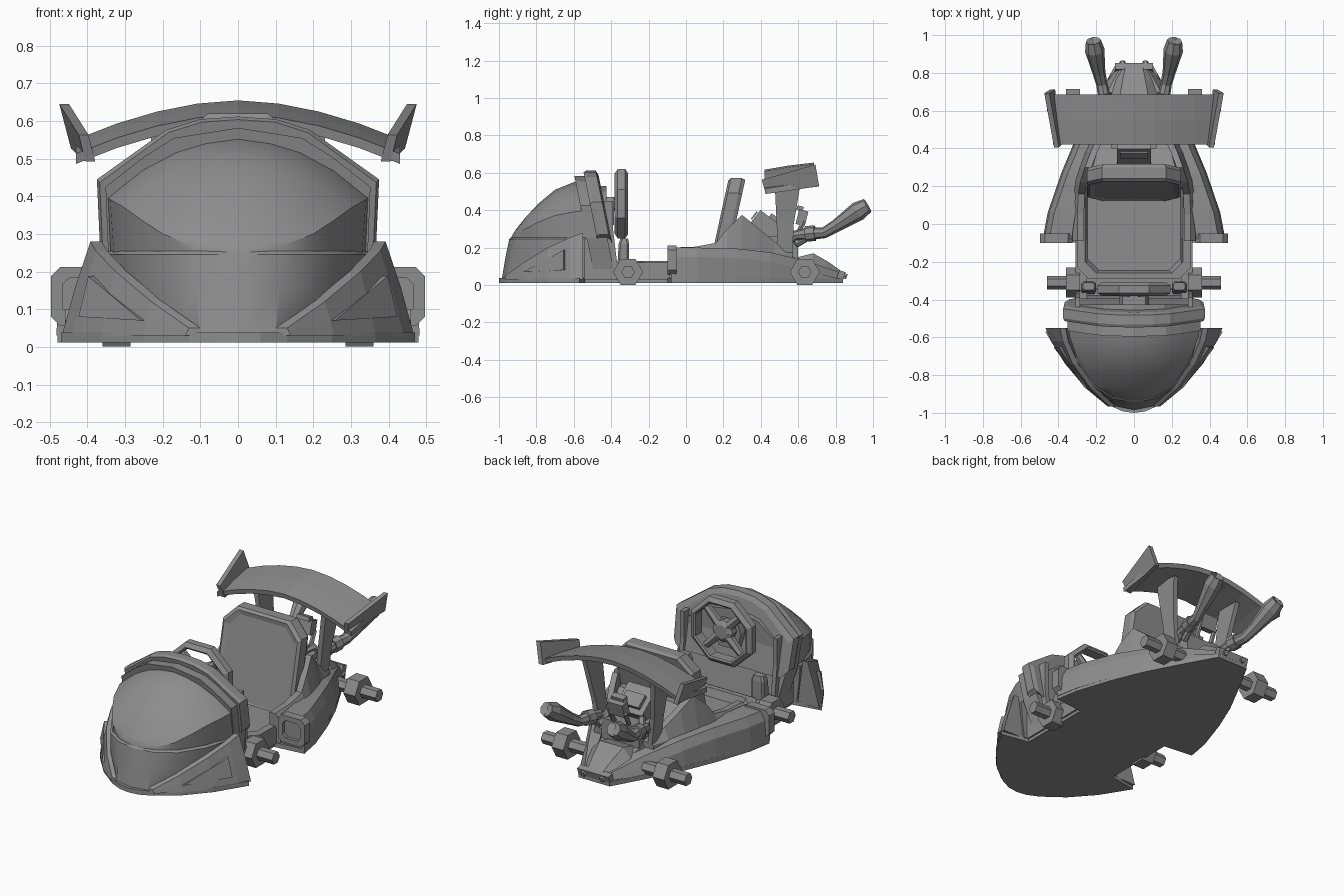
import bpy, bmesh, math
from mathutils import Vector, Matrix

if "Cube" in bpy.data.objects:
    bpy.data.objects.remove(bpy.data.objects["Cube"])

grey = bpy.data.materials.new("plain grey")
grey.diffuse_color = (0.27, 0.27, 0.27, 1)
grey.use_nodes = True
grey.node_tree.nodes["Principled BSDF"].inputs["Base Color"].default_value = grey.diffuse_color


def loft(name, rings, mirror=False, smooth=False):
    """Skin equal-length closed rings, cap both ends, optionally mirror in x."""
    bm = bmesh.new()
    rows = [[bm.verts.new(p) for p in r] for r in rings]
    n = len(rows[0])
    for a, b in zip(rows, rows[1:]):
        for i in range(n):
            j = (i + 1) % n
            bm.faces.new((a[i], a[j], b[j], b[i]))
    bm.faces.new(rows[0])
    bm.faces.new(rows[-1])
    bmesh.ops.recalc_face_normals(bm, faces=bm.faces)
    me = bpy.data.meshes.new(name)
    bm.to_mesh(me)
    bm.free()
    ob = bpy.data.objects.new(name, me)
    bpy.context.collection.objects.link(ob)
    me.materials.append(grey)
    if mirror:
        ob.modifiers.new("mirror", 'MIRROR').use_mirror_merge = False
    if smooth:
        bpy.ops.object.select_all(action='DESELECT')
        ob.select_set(True)
        bpy.context.view_layer.objects.active = ob
        bpy.ops.object.shade_smooth_by_angle(angle=math.radians(32))
    return ob


def ring(pts, axis, t):
    order = {'x': lambda a, b: (t, a, b), 'y': lambda a, b: (a, t, b), 'z': lambda a, b: (a, b, t)}
    return [order[axis](a, b) for a, b in pts]


def prism(name, pts, axis, a, b, mirror=False):
    return loft(name, [ring(pts, axis, a), ring(pts, axis, b)], mirror)


def sym(half):
    """Close a half outline that starts on x = 0."""
    return half + [(-a, b) for a, b in reversed(half) if abs(a) > 1e-6]


def octa(a0, a1, b0, b1, c):
    return [(a0 + c, b0), (a1 - c, b0), (a1, b0 + c), (a1, b1 - c),
            (a1 - c, b1), (a0 + c, b1), (a0, b1 - c), (a0, b0 + c)]


def ngon(n, r, cy, cz, off=0):
    return [(cy + r * math.cos(2 * math.pi * i / n + off), cz + r * math.sin(2 * math.pi * i / n + off))
            for i in range(n)]


def box(name, c, s, rx=0, mirror=False):
    rot = Matrix.Rotation(rx, 3, 'X')
    q = [(-1, -1), (1, -1), (1, 1), (-1, 1)]
    return loft(name, [[Vector(c) + rot @ Vector((x * s[0] / 2, y * s[1] / 2, k * s[2] / 2)) for x, y in q]
                       for k in (-1, 1)], mirror)


def tube(name, path, radii, n=8, mirror=False):
    P = [Vector(p) for p in path]
    rings = []
    for i, p in enumerate(P):
        t = (P[min(i + 1, len(P) - 1)] - P[max(i - 1, 0)]).normalized()
        u = t.cross(Vector((0, 0, 1)))
        u = u.normalized() if u.length > 0.05 else Vector((1, 0, 0))
        v = u.cross(t)
        rings.append([p + radii[i] * (u * math.cos(2 * math.pi * k / n) + v * math.sin(2 * math.pi * k / n))
                      for k in range(n)])
    return loft(name, rings, mirror)


# floor pan
pan = [(0, -1), (.06, -.992), (.13, -.96), (.25, -.87), (.365, -.74), (.47, -.57), (.3, -.54), (.3, -.1),
       (.48, -.08), (.455, .06), (.385, .27), (.31, .45), (.2, .66), (.1, .84)]
prism("floor_pan", sym(pan), 'z', .012, .038)

# nose lower shell, stacked outlines
low = [(0, -.985), (.1, -.965), (.19, -.87), (.27, -.74), (.33, -.54)]
mid = [(0, -.965), (.11, -.945), (.21, -.865), (.29, -.73), (.345, -.54)]
top = [(0, -.945), (.115, -.925), (.215, -.86), (.305, -.72), (.353, -.54)]
loft("nose_shell", [ring(sym(low), 'z', .03), ring(sym(mid), 'z', .15), ring(sym(top), 'z', .245),
                    ring(sym([(a * .97, b * .99) for a, b in top]), 'z', .255)], smooth=True)

# windscreen dome
arch = [(0, 1), (.25, .96), (.48, .88), (.74, .72), (1, .48), (.97, 0)]
dome = [(-.935, .02, .255), (-.915, .115, .29), (-.86, .2, .36), (-.79, .255, .435),
        (-.7, .305, .51), (-.6, .34, .55), (-.52, .35, .565)]
loft("windscreen", [ring(sym([(a * w, .245 + (h - .245) * b) for a, b in arch]), 'y', y)
                    for y, w, h in dome], smooth=True)

# cowl arches (leaning forward) and dashboard
inner = [(0, .582), (.17, .555), (.25, .505), (.352, .425), (.345, .25), (.3, .04)]
outer = [(0, .612), (.1, .605), (.19, .577), (.375, .445), (.367, .27), (.34, .25)]


def tilt(half, y, s=1, dz=0):
    return [(a * s, y - .2 * (b - .45), b - dz) for a, b in sym(half)]


loft("cowl_inner", [tilt(inner, -.57), tilt(inner, -.46)])
loft("cowl_rim", [tilt(outer, -.515, .98, .008), tilt(outer, -.5), tilt(outer, -.45), tilt(outer, -.435, .94, .025)])
prism("dashboard", sym([(0, .53), (.16, .5), (.3, .4), (.3, .2), (.25, .05)]), 'y', -.47, -.425)
prism("dash_bracket", sym([(0, .47), (.06, .47), (.08, .42), (.06, .32)]), 'y', -.43, -.385)
prism("footwell_side", [(-.56, .03), (-.35, .03), (-.37, .13), (-.39, .3), (-.39, .45), (-.47, .45), (-.56, .28)],
      'x', .285, .31, True)

# front fenders with triangular panels
fender = [(-.965, .14, .13, .05, .1), (-.87, .255, .23, .12, .19), (-.74, .365, .325, .2, .26),
          (-.62, .44, .378, .255, .31), (-.55, .468, .392, .28, .33)]
loft("front_fender", [[(o, y, .03), (t + (o - t) * .55, y, .03 + (z - .03) * .5), (t, y, z),
                       (t - .03, y, z), (i, y, .03)] for y, o, t, z, i in fender], True)
tri = [(.252, -.865, .07), (.418, -.65, .08), (.392, -.65, .188)]
loft("fender_panel", [[(x - .02, y + .01, z) for x, y, z in tri], [(x + .006, y - .005, z) for x, y, z in tri]], True)

# chassis rails, axles and pedal boxes
box("chassis_rail", (.28, -.27, .075), (.06, .38, .09), 0, True)
box("front_cross_member", (0, -.31, .07), (.56, .07, .06))
loft("pedal_box", [ring(octa(.2, .28, -.37, -.305, .01), 'z', .05),
                   ring(octa(.2, .28, -.36, -.305, .01), 'z', .22),
                   ring(octa(.21, .27, -.35, -.31, .01), 'z', .25)], True)
for nm, y in (("front", -.31), ("rear", .635)):
    prism(nm + "_hub", ngon(6, .08, y, .07), 'x', .285, .36, True)
    prism(nm + "_axle_tip", ngon(6, .036, y, .07), 'x', .1, .46, True)

# steering wheel: eight-sided rim with a thick rectangular section
rim = [(.165, -.03), (.175, -.036), (.2, -.02), (.2, .02), (.175, .036), (.165, .03)]
q = math.pi / 8
sections = [[(r * math.cos(k * 2 * q + q) * 1.05, -.345 + d, .435 + r * math.sin(k * 2 * q + q)) for r, d in rim]
            for k in range(9)]
for k in range(8):
    loft("steering_rim_%d" % k, sections[k:k + 2])
loft("steering_hub", [ring(ngon(8, .065, 0, .435), 'y', -.37), ring(ngon(8, .065, 0, .435), 'y', -.335),
                      ring(ngon(8, .04, 0, .435), 'y', -.32)])
prism("steering_column", ngon(8, .035, 0, .435), 'y', -.45, -.36)
for k in range(4):
    a = math.pi / 4 + k * math.pi / 2
    d = Vector((math.cos(a), 0, math.sin(a)))
    c = Vector((0, -.348, .435))
    tube("steering_spoke_%d" % k, [c + d * .03, c + d * .17], [.028, .02], 6)

# seat tub and backrest
loft("seat_tub", [ring(octa(-.3, .3, -.29, .28, .06), 'z', .03), ring(octa(-.3, .3, -.29, .28, .06), 'z', .13),
                  ring(octa(-.26, .26, -.26, .25, .06), 'z', .13), ring(octa(-.245, .245, -.245, .24, .06), 'z', .085)])


def lean(pts, d):
    return [(x, .125 + (z - .1) * .22 + d, z) for x, z in pts]


edge, pad = octa(-.25, .25, .07, .572, .08), octa(-.235, .235, .08, .56, .08)
loft("seat_back", [lean(octa(-.24, .24, .08, .562, .08), .09), lean(edge, .07), lean(edge, .012), lean(pad, 0),
                   lean(octa(-.21, .21, .09, .535, .07), .008)])

# cockpit side walls rising behind the seat
wall = [(-.09, .3, .2), (.05, .3, .205), (.16, .295, .225), (.22, .285, .3), (.3, .26, .375), (.38, .23, .31),
        (.47, .19, .235), (.57, .16, .18)]
loft("cockpit_wall", [[(x - .035, y, .04), (x + .035, y, .04), (x + .03, y, .17), (x, y, z), (x - .035, y, z)]
                      for y, x, z in wall], True)
loft("engine_bay", [ring(sym([(0, b), (a, b), (a + .03, .04)]), 'y', y)
                    for y, a, b in ((.2, .23, .3), (.3, .22, .3), (.4, .19, .22), (.52, .15, .17), (.64, .11, .13))])

# side pods with framed intakes
pod = [(-.08, .33, .483, .2), (.06, .31, .457, .2), (.27, .27, .385, .195), (.45, .2, .31, .175),
       (.64, .11, .21, .13), (.83, .05, .105, .065)]
loft("side_pod", [[(i, y, .03), (o, y, .03), (o - .008, y, z - .05), (o - .035, y, z), (i, y, z)]
                  for y, i, o, z in pod], True)
fo, fi = octa(.325, .497, .055, .212, .025), octa(.355, .467, .083, .184, .02)
loft("intake_frame", [ring(fo, 'y', -.05), ring(fo, 'y', -.1), ring(fi, 'y', -.1), ring(fi, 'y', -.065)], True)

# engine block, cooling fins and headers
box("engine_block", (0, .42, .29), (.18, .17, .15), -.65)
box("engine_head", (0, .46, .32), (.12, .08, .1), -.65)
box("engine_base", (0, .5, .19), (.24, .2, .14))
for k in range(5):
    box("cooling_fin_%d" % k, (0, .365 + k * .02, .372 - k * .013), (.15, .008, .05), -.65)
tube("header_pipe", [(.06, .48, .27), (.1, .55, .29), (.14, .6, .22), (.15, .66, .26)], [.02] * 4, 6, True)
tube("coolant_pipe", [(.04, .56, .2), (.05, .6, .28), (.05, .63, .34)], [.013] * 3, 6, True)
box("air_filter", (0, .62, .36), (.1, .05, .08), -.25)
box("filter_cap", (0, .61, .41), (.08, .035, .025), -.25)

# exhausts with flared hollow tips
tube("exhaust", [(.15, .52, .22), (.15, .58, .265), (.155, .66, .275), (.17, .74, .28), (.185, .8, .315),
                 (.208, .92, .395), (.215, .97, .425), (.213, .955, .415)],
     [.022, .026, .034, .03, .034, .052, .04, .03], 8, True)
tube("exhaust_collar", [(.152, .64, .273), (.16, .69, .278)], [.042, .042], 8, True)

# gearbox and rear bumper
loft("gearbox", [ring(sym([(0, z), (w * .55, z), (w, z * .6), (w, .035)]), 'y', y)
                 for y, w, z in ((.6, .14, .15), (.68, .135, .17), (.76, .11, .125), (.83, .085, .075))])
box("rear_bumper", (0, .83, .055), (.2, .035, .04), -.3)
tube("bumper_bolt", [(.06, .82, .06), (.06, .86, .045)], [.016, .016], 6, True)

# rear wing, end plates and struts
wing = []
for k in range(9):
    x = -.43 + k * .1075
    z = .655 - .095 * (abs(x) / .41) ** 1.8
    wing.append([(x, .425, z - .065), (x, .42, z - .038), (x, .55, z - .016), (x, .685, z), (x, .68, z - .028)])
loft("rear_wing", wing)
plate = [(.425, .493), (.712, .527), (.692, .645), (.405, .563)]
loft("wing_end_plate", [[(.408 + d + (z - .5) * .28 + (y - .56) * .1, y, z) for y, z in plate]
                        for d in (-.013, .013)], True)
loft("wing_strut", [[(x - .014, a, z), (x + .014, a, z), (x + .014, b, z), (x - .014, b, z)]
                    for x, a, b, z in ((.165, .49, .57, .14), (.185, .485, .575, .32), (.215, .475, .61, .53),
                                       (.22, .48, .62, .575))], True)
